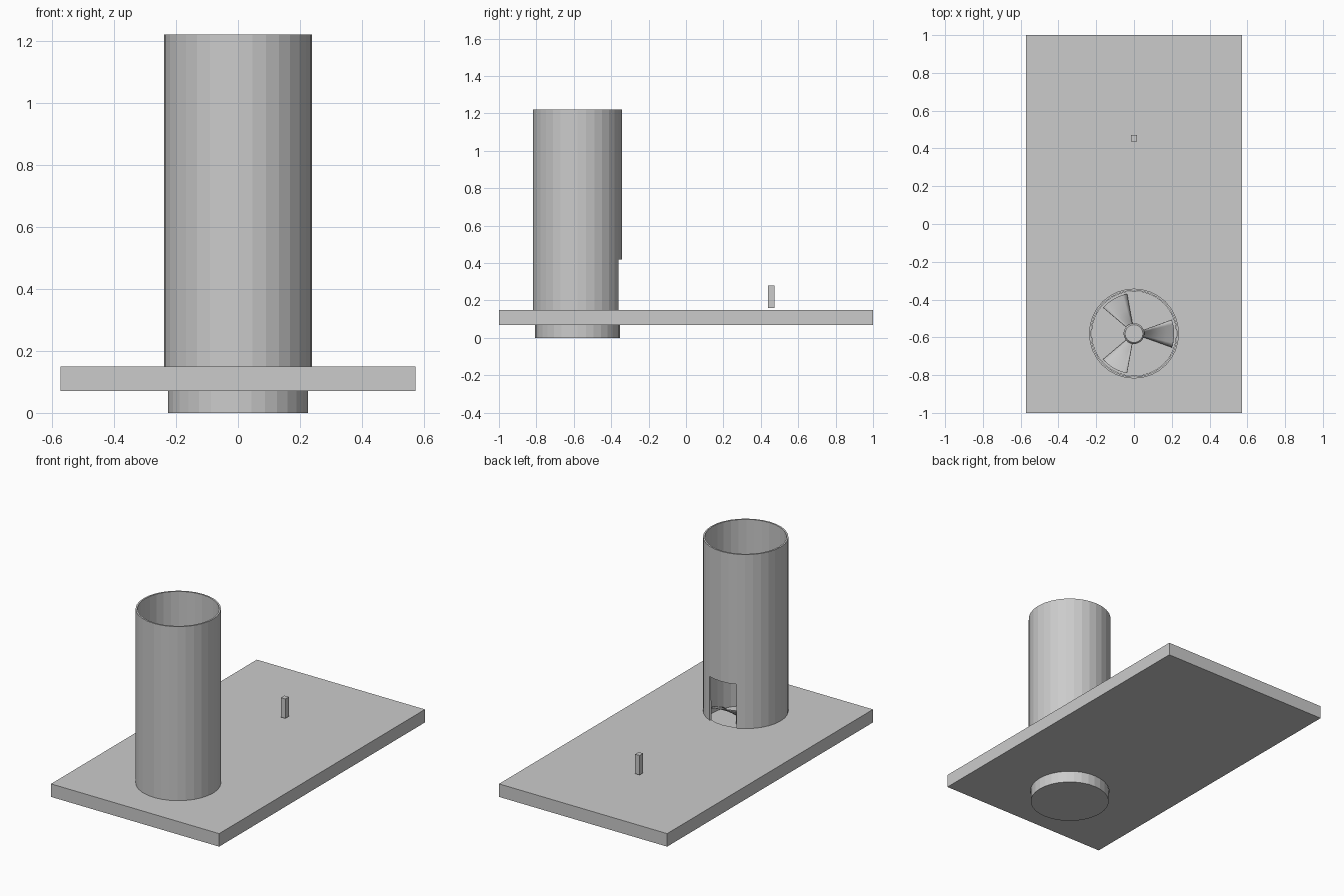
import bpy, bmesh, math

if "Cube" in bpy.data.objects:
    bpy.data.objects.remove(bpy.data.objects["Cube"])

SIDES = 32
CY = -0.58            # y of the tube axis
R = 0.238             # tube outer radius
WALL = 0.01

grey = bpy.data.materials.new("plain_grey")
grey.diffuse_color = (0.6, 0.6, 0.6, 1)
grey.use_nodes = True
grey.node_tree.nodes["Principled BSDF"].inputs["Base Color"].default_value = grey.diffuse_color


def finish(bm, name, loc=(0, 0, 0)):
    me = bpy.data.meshes.new(name)
    bm.to_mesh(me)
    bm.free()
    ob = bpy.data.objects.new(name, me)
    ob.location = loc
    me.materials.append(grey)
    bpy.context.collection.objects.link(ob)
    return ob


def box(name, size, loc):
    bm = bmesh.new()
    bmesh.ops.create_cube(bm, size=1)
    bmesh.ops.scale(bm, vec=size, verts=bm.verts)
    return finish(bm, name, loc)


def cylinder(name, r1, r2, z0, z1):
    bm = bmesh.new()
    bmesh.ops.create_cone(bm, cap_ends=True, segments=SIDES, radius1=r1,
                          radius2=r2, depth=z1 - z0)
    return finish(bm, name, (0, CY, (z0 + z1) / 2))


def apply_mods(ob):
    bpy.context.view_layer.update()
    deps = bpy.context.evaluated_depsgraph_get()
    me = bpy.data.meshes.new_from_object(ob.evaluated_get(deps))
    ob.modifiers.clear()
    ob.data = me


def solidify(ob, thickness, offset):
    m = ob.modifiers.new("wall", 'SOLIDIFY')
    m.thickness, m.offset, m.use_even_offset = thickness, offset, True
    apply_mods(ob)


# Base plate with a round well under the tube
plate = box("base_plate", (1.144, 2.0, 0.08), (0, 0, 0.11))
cutter = cylinder("well_cutter", R - WALL, R - WALL, 0.0, 0.3)
m = plate.modifiers.new("well", 'BOOLEAN')
m.operation, m.object, m.solver = 'DIFFERENCE', cutter, 'EXACT'
apply_mods(plate)
bpy.data.objects.remove(cutter)

# Round foot that closes the well from below
cylinder("round_foot", 0.226, 0.226, 0.0, 0.075)

# Tall tube with a four-panel opening at the back
bm = bmesh.new()
rings = []
for z in (0.15, 0.42, 1.22):
    rings.append([bm.verts.new((R * math.cos(math.tau * i / SIDES),
                                R * math.sin(math.tau * i / SIDES), z))
                  for i in range(SIDES)])
back = SIDES // 4
for level in range(2):
    for i in range(SIDES):
        if level == 0 and back - 2 <= i < back + 2:
            continue
        j = (i + 1) % SIDES
        a, b = rings[level], rings[level + 1]
        bm.faces.new((a[i], a[j], b[j], b[i]))
tube = finish(bm, "tube", (0, CY, 0))
solidify(tube, WALL, -1)

# Fan hub with a chamfered top
cylinder("fan_hub", 0.055, 0.055, 0.075, 0.14)
cylinder("fan_hub_cap", 0.055, 0.047, 0.14, 0.15)

# Three twisted fan blades
NR, NC = 4, 6
for k in range(3):
    bm = bmesh.new()
    grid = []
    for a in range(NR + 1):
        r = 0.045 + (0.213 - 0.045) * a / NR
        half = math.radians(20)
        grid.append([bm.verts.new((r * math.cos(half * t), r * math.sin(half * t),
                                   0.115 + 0.028 * t))
                     for t in (2 * c / NC - 1 for c in range(NC + 1))])
    for a in range(NR):
        for c in range(NC):
            bm.faces.new((grid[a][c], grid[a + 1][c],
                          grid[a + 1][c + 1], grid[a][c + 1]))
    blade = finish(bm, "fan_blade_%d" % (k + 1), (0, CY, 0))
    solidify(blade, 0.004, 0)
    blade.rotation_euler.z = math.tau * k / 3
    for p in blade.data.polygons:
        p.use_smooth = abs(p.normal.z) > 0.3

# Small post on the plate
box("small_post", (0.03, 0.034, 0.12), (0, 0.455, 0.22))
